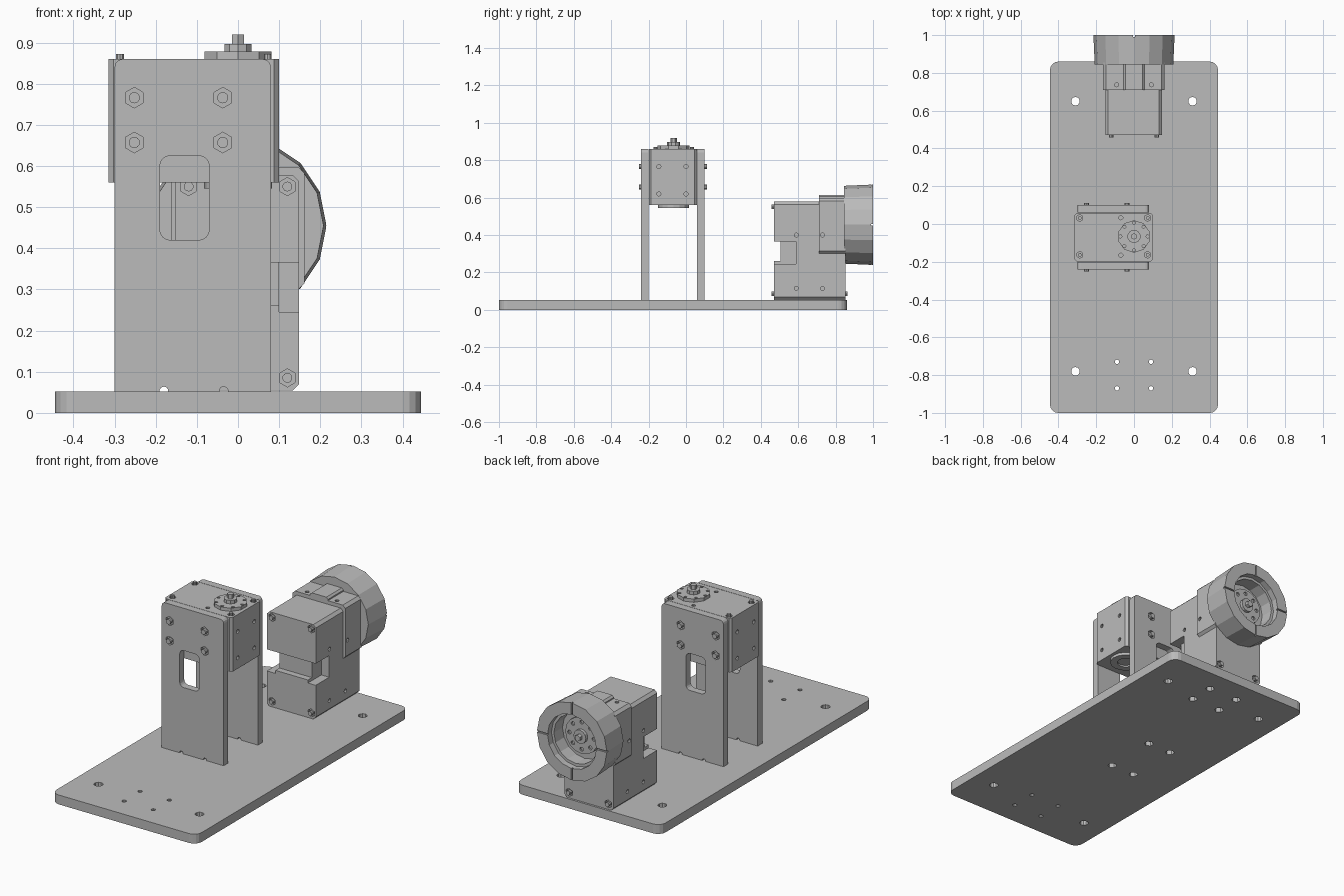
import bpy, bmesh, math
from mathutils import Matrix, Vector

old = bpy.data.objects.get("Cube")
if old:
    bpy.data.objects.remove(old, do_unlink=True)

GREY = (0.5, 0.5, 0.5, 1)
mat = bpy.data.materials.new("plain grey")
mat.use_nodes = True
mat.diffuse_color = GREY
mat.node_tree.nodes["Principled BSDF"].inputs["Base Color"].default_value = GREY

TURN = {"X": Matrix.Rotation(math.pi / 2, 4, "Y"),
        "Y": Matrix.Rotation(-math.pi / 2, 4, "X"),
        "Z": Matrix.Identity(4)}


def finish(name, bm):
    mesh = bpy.data.meshes.new(name)
    bm.to_mesh(mesh)
    bm.free()
    mesh.materials.append(mat)
    obj = bpy.data.objects.new(name, mesh)
    bpy.context.collection.objects.link(obj)
    return obj


def box(name, lo, hi, axis=None, radius=0, segments=4):
    """Box from corner to corner; edges along the given axis are rounded."""
    lo, hi = Vector(lo), Vector(hi)
    bm = bmesh.new()
    bmesh.ops.create_cube(bm, size=1)
    for v in bm.verts:
        v.co = (lo + hi) / 2 + v.co * (hi - lo)
    if axis:
        i = "XYZ".index(axis)
        edges = [e for e in bm.edges if abs(e.verts[0].co[i] - e.verts[1].co[i]) > 1e-4]
        bmesh.ops.bevel(bm, geom=edges, offset=radius, segments=segments,
                        profile=0.5, affect="EDGES")
    return finish(name, bm)


def rod(name, loc, axis, radius, depth, sides=12, end_radius=None):
    """Cylinder or cone centred on loc."""
    bm = bmesh.new()
    end = radius if end_radius is None else end_radius
    bmesh.ops.create_cone(bm, cap_ends=True, segments=sides, radius1=radius,
                          radius2=end, depth=depth,
                          matrix=Matrix.Translation(loc) @ TURN[axis])
    return finish(name, bm)


def cut(obj, *cutters):
    for c in cutters:
        mod = obj.modifiers.new("cut", "BOOLEAN")
        mod.operation, mod.solver, mod.object = "DIFFERENCE", "EXACT", c
        bpy.context.view_layer.objects.active = obj
        bpy.ops.object.modifier_apply(modifier=mod.name)
        bpy.data.objects.remove(c, do_unlink=True)


def bolt(obj, name, loc, axis, radius=0.022):
    """Hex pocket with a socket bolt sitting inside it."""
    cut(obj, rod("pocket", loc, axis, radius, 0.03, 6))
    rod(name, loc, axis, radius * 0.55, 0.024, 10)


def hole(obj, loc, axis, radius=0.011, depth=0.04):
    cut(obj, rod("drill", loc, axis, radius, depth, 10))


# Base plate with mounting holes
base = box("base_plate", (-0.445, -1, 0), (0.445, 0.86, 0.052), "Z", 0.045)
for x in (-0.31, 0.31):
    for y in (-0.78, 0.65):
        hole(base, (x, y, 0.026), "Z", 0.023, 0.2)
for x in (-0.09, 0.09):
    for y in (-0.87, -0.73):
        hole(base, (x, y, 0.026), "Z", 0.012, 0.2)
    for y in (0.59, 0.73):
        cut(base, rod("pocket", (x, y, 0), "Z", 0.024, 0.05, 6))
for x in (-0.18, -0.035):
    for y in (-0.22, 0.08):
        cut(base, rod("pocket", (x, y, 0), "Z", 0.024, 0.05, 6))

# Tower: two upright plates with a window and bolts
for side, y0, y1, face in (("front", -0.24, -0.2, -0.24), ("back", 0.06, 0.1, 0.1)):
    plate = box(side + "_tower_plate", (-0.3, y0, 0.052), (0.08, y1, 0.86))
    mod = plate.modifiers.new("round", "BEVEL")
    mod.width, mod.segments, mod.limit_method = 0.02, 3, "WEIGHT"
    weights = plate.data.attributes.new("bevel_weight_edge", "FLOAT", "EDGE")
    for e in plate.data.edges:
        a, b = (plate.data.vertices[i].co for i in e.vertices)
        weights.data[e.index].value = float(min(a.z, b.z) > 0.8 and abs(a.y - b.y) > 0.01)
    bpy.context.view_layer.objects.active = plate
    bpy.ops.object.modifier_apply(modifier=mod.name)
    cut(plate, box("window", (-0.19, y0 - 0.1, 0.42), (-0.07, y1 + 0.1, 0.625), "Y", 0.025))
    for x in (-0.18, -0.035):
        hole(plate, (x, y0, 0.053), "Y", 0.011, 0.2)
    for x in (-0.252, -0.037):
        for z in (0.657, 0.766):
            bolt(plate, side + "_plate_bolt", (x, face, z), "Y", 0.025)

# Upper motor
motor = box("upper_motor", (-0.315, -0.198, 0.56), (0.1, 0.058, 0.86), "Z", 0.012, 1)
for x in (-0.287, 0.072):
    for y in (-0.163, 0.032):
        bolt(motor, "motor_bolt", (x, y, 0.86), "Z", 0.018)
for x in (-0.07,):
    for y in (-0.165, 0.033):
        hole(motor, (x, y, 0.86), "Z")
for y in (-0.145, 0):
    for z in (0.62, 0.766):
        hole(motor, (0.1, y, z), "X")
        hole(motor, (-0.315, y, z), "X")

# Output horn on top and idler below the upper motor
HORN = Vector((0, -0.066, 0))
horn = rod("output_horn", HORN + Vector((0, 0, 0.869)), "Z", 0.086, 0.018, 10)
for i in range(8):
    a = i * math.pi / 4
    hole(horn, HORN + Vector((0.072 * math.cos(a), 0.072 * math.sin(a), 0.875)), "Z", 0.008, 0.02)
rod("horn_hub", HORN + Vector((0, 0, 0.887)), "Z", 0.035, 0.02, 10)
rod("horn_screw", HORN + Vector((0, 0, 0.908)), "Z", 0.017, 0.024, 6)
idler = rod("idler_ring", HORN + Vector((0, 0, 0.553)), "Z", 0.083, 0.016, 16)
cut(idler, rod("bore", HORN + Vector((0, 0, 0.546)), "Z", 0.045, 0.016, 16))

# Rear motor body with chamfered long edges
body = box("rear_motor", (-0.152, 0.47, 0.054), (0.148, 0.852, 0.578), "Y", 0.015, 1)
cut(body, box("front_slot", (-0.3, 0.4, 0.262), (0.3, 0.505, 0.365)))
for s in (-1, 1):
    cut(body, box("side_slot", (min(s * 0.1, s * 0.3), 0.4, 0.245),
                  (max(s * 0.1, s * 0.3), 0.588, 0.365)))
    for z in (0.085, 0.55):
        bolt(body, "rear_motor_bolt", (s * 0.12, 0.47, z), "Y")
    bolt(body, "rear_motor_bolt", (s * 0.12, 0.852, 0.085), "Y")
    for y in (0.59, 0.73):
        hole(body, (s * 0.15, y, 0.115), "X")
    hole(body, (s * 0.15, 0.59, 0.4), "X")

# Bracket wrapped around the rear motor
bracket = box("bracket", (-0.163, 0.71, 0.3), (0.161, 0.854, 0.598), "Y", 0.015, 1)
box("bracket_ridge", (-0.055, 0.71, 0.56), (0.055, 0.854, 0.615), "Y", 0.01, 1)
for s in (-1, 1):
    hole(bracket, (s * 0.092, 0.737, 0.598), "Z")
    hole(bracket, (s * 0.162, 0.73, 0.4), "X")

# Faceted drum, open to the rear, with seams in its rim
AX = 0.455
drum = rod("drum", (0, 0.9225, AX), "Y", 0.208, 0.155, 16, 0.215)
cut(drum, rod("rim_step", (0, 1, AX), "Y", 0.15, 0.07, 16),
    rod("bore", (0, 1, AX), "Y", 0.135, 0.22, 16))
for i in range(4):
    a = i * math.pi / 2
    dx, dz = math.cos(a), math.sin(a)
    wx, wz = (0.05, 0.004) if i % 2 == 0 else (0.004, 0.05)
    c = Vector((0.182 * dx, 0, AX + 0.182 * dz))
    cut(drum, box("seam", (c.x - wx, 0.99, c.z - wz), (c.x + wx, 1.05, c.z + wz)))

# Drive disc inside the drum
disc = rod("drive_disc", (0, 0.9, AX), "Y", 0.1, 0.03, 16)
for i in range(8):
    a = i * math.pi / 4
    hole(disc, (0.075 * math.cos(a), 0.915, AX + 0.075 * math.sin(a)), "Y", 0.011, 0.02)
rod("drive_hub", (0, 0.922, AX), "Y", 0.038, 0.02, 12)
rod("drive_screw", (0, 0.94, AX), "Y", 0.018, 0.024, 6)
